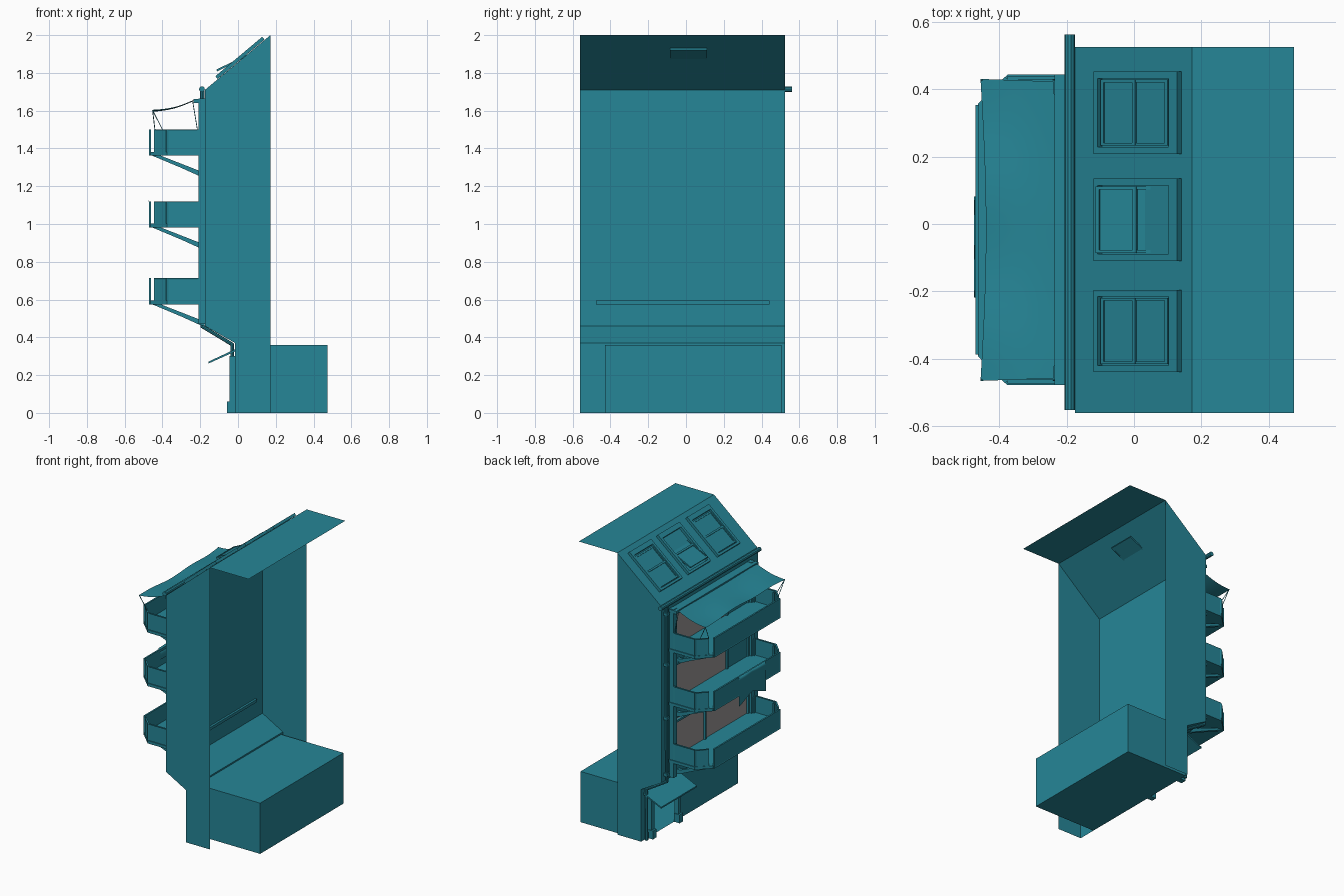
import bpy, bmesh, math
from mathutils import Matrix, Vector

if "Cube" in bpy.data.objects:
    bpy.data.objects.remove(bpy.data.objects["Cube"])

CY = -0.0175                      # centre line of the facade
Y0, Y1 = -0.56, 0.525             # side walls
PITCH = math.atan2(0.29, 0.345)   # roof slope


def material(name, col):
    m = bpy.data.materials.new(name)
    m.diffuse_color = (*col, 1)
    m.use_nodes = True
    m.node_tree.nodes["Principled BSDF"].inputs["Base Color"].default_value = m.diffuse_color
    return m


TEAL = material("teal", (0.019, 0.238, 0.309))
GLASS = material("glass", (0.325, 0.31, 0.31))


def finish(name, bm, recalc=True, mat=TEAL):
    if recalc:
        bmesh.ops.recalc_face_normals(bm, faces=bm.faces)
    me = bpy.data.meshes.new(name)
    bm.to_mesh(me)
    bm.free()
    me.materials.append(mat)
    ob = bpy.data.objects.new(name, me)
    bpy.context.collection.objects.link(ob)
    return ob


def add_box(bm, x, y, z, mat=Matrix()):
    m = mat @ Matrix.Translation((sum(x) / 2, sum(y) / 2, sum(z) / 2)) @ Matrix.Diagonal(
        (x[1] - x[0], y[1] - y[0], z[1] - z[0], 1))
    return bmesh.ops.create_cube(bm, size=1, matrix=m)["verts"]


def boxes(name, specs, mat=Matrix(), colour=TEAL):
    bm = bmesh.new()
    for s in specs:
        add_box(bm, *s, mat)
    return finish(name, bm, mat=colour)


def prism(name, outline, lo, hi, axis):
    """Extrude a 2D outline: (x,z) along y, or (x,y) along z."""
    bm = bmesh.new()
    pt = (lambda p: (p[0], lo, p[1])) if axis == 'y' else (lambda p: (p[0], p[1], lo))
    f = bm.faces.new([bm.verts.new(pt(p)) for p in outline])
    r = bmesh.ops.extrude_face_region(bm, geom=[f])
    d = Vector((0, hi - lo, 0)) if axis == 'y' else Vector((0, 0, hi - lo))
    bmesh.ops.translate(bm, vec=d, verts=[v for v in r["geom"] if isinstance(v, bmesh.types.BMVert)])
    return finish(name, bm)


def panel(bm, a, b, z0, z1, t):
    """Upright framed board between two plan points."""
    a, b = Vector(a), Vector(b)
    d = b - a
    m = Matrix.Translation(((a.x + b.x) / 2, (a.y + b.y) / 2, 0)) @ Matrix.Rotation(math.atan2(d.y, d.x), 4, 'Z')
    h = d.length / 2
    vs = add_box(bm, (-h, h), (-t / 2, t / 2), (z0, z1), m)
    faces = sorted({f for v in vs for f in v.link_faces}, key=lambda f: -f.calc_area())[:2]
    bmesh.ops.recalc_face_normals(bm, faces=list({f for v in vs for f in v.link_faces}))
    bmesh.ops.inset_individual(bm, faces=faces, thickness=0.009, depth=-t * 0.2)


def tube(name, pts, r, res=2):
    cu = bpy.data.curves.new(name, 'CURVE')
    cu.dimensions = '3D'
    cu.bevel_depth, cu.bevel_resolution, cu.use_fill_caps = r, res, True
    cu.materials.append(TEAL)
    sp = cu.splines.new('POLY')
    sp.points.add(len(pts) - 1)
    for p, q in zip(sp.points, pts):
        p.co = (*q, 1)
    ob = bpy.data.objects.new(name, cu)
    bpy.context.collection.objects.link(ob)
    bpy.ops.object.select_all(action='DESELECT')
    ob.select_set(True)
    bpy.context.view_layer.objects.active = ob
    bpy.ops.object.convert(target='MESH')
    bpy.ops.object.shade_smooth_by_angle()


def sheet(name, nu, nv, fn):
    bm = bmesh.new()
    g = [[bm.verts.new(fn(i / nu, j / nv)) for j in range(nv + 1)] for i in range(nu + 1)]
    for i in range(nu):
        for j in range(nv):
            bm.faces.new((g[i][j], g[i + 1][j], g[i + 1][j + 1], g[i][j + 1]))
    ob = finish(name, bm)
    ob.data.shade_smooth()
    return ob


# Open-backed building shell: sides, front with a doorway, roof
side = [(0.172, 0), (-0.015, 0), (-0.015, 0.37), (-0.175, 0.46), (-0.175, 1.71), (0.172, 2)]
bm = bmesh.new()
ra = [bm.verts.new((x, Y0, z)) for x, z in side]
rb = [bm.verts.new((x, Y1, z)) for x, z in side]
bm.faces.new(ra)
bm.faces.new(rb[::-1])
for i in range(2, 5):
    bm.faces.new((ra[i], rb[i], rb[i + 1], ra[i + 1]))
ends = [bm.verts.new((0.475, y, 2)) for y in (Y0, Y1)]
bm.faces.new((ra[5], rb[5], ends[1], ends[0]))
door = [bm.verts.new((-0.015, y, z)) for y, z in ((0.15, 0), (0.15, 0.275), (0.42, 0.275), (0.42, 0))]
bm.faces.new((ra[1], door[0], door[1], door[2], door[3], rb[1], rb[2], ra[2]))
finish("building_shell", bm)

# Ground-floor room behind, open towards the doorway
bm = bmesh.new()
add_box(bm, (-0.0145, 0.475), (-0.43, 0.505), (0, 0.36))
bmesh.ops.recalc_face_normals(bm, faces=bm.faces)
bmesh.ops.delete(bm, geom=[min(bm.faces, key=lambda f: f.calc_center_median().x)], context='FACES_ONLY')
finish("rear_room", bm, False)

# Roof windows
for k, yc in enumerate((-0.3175, 0.0125, 0.33)):
    base = Matrix.Translation((0, yc, 1.71 + 0.175 * math.tan(PITCH)))
    m = base @ Matrix.Rotation(-PITCH, 4, 'Y')
    boxes(f"skylight_frame_{k}", [
        ((-0.140, -0.124), (-0.122, 0.122), (0.001, 0.02)),
        ((0.150, 0.184), (-0.122, 0.122), (0.001, 0.02)),
        ((-0.124, 0.150), (-0.122, -0.102), (0.001, 0.02)),
        ((-0.124, 0.150), (0.102, 0.122), (0.001, 0.02))], m)
    if k == 1:   # the middle window is pivoted open
        m = base @ Matrix.Translation((0.005, 0, 0.012)) @ Matrix.Rotation(-math.radians(26), 4, 'Y')
    else:
        m = m @ Matrix.Translation((0.012, 0, 0.008))
    boxes(f"skylight_sash_{k}", [
        ((-0.13, 0.13), (-0.098, 0.098), (-0.003, 0.001)),
        ((-0.13, -0.118), (-0.098, 0.098), (-0.004, 0.006)),
        ((0.118, 0.13), (-0.098, 0.098), (-0.004, 0.006)),
        ((-0.006, 0.006), (-0.098, 0.098), (-0.004, 0.009)),
        ((-0.13, 0.13), (-0.098, -0.09), (-0.004, 0.006)),
        ((-0.13, 0.13), (0.09, 0.098), (-0.004, 0.006))], m)

# Gutter and drainpipe following the facade
tube("gutter", [(-0.191, -0.552, 1.714), (-0.191, 0.562, 1.714)], 0.0155, 3)
tube("drainpipe", [(-0.189, 0.485, 1.71), (-0.189, 0.485, 0.458), (-0.03, 0.485, 0.362),
                   (-0.03, 0.485, 0)], 0.011)
boxes("pipe_clips", [((-0.203, -0.176), (0.468, 0.502), (z, z + 0.02)) for z in (0.5, 0.9, 1.28, 1.64)])

# Tall balcony-door surround with glazing
boxes("window_surround", [
    ((-0.21, -0.176), (CY - 0.455, CY - 0.42), (0.47, 1.665)),
    ((-0.21, -0.176), (CY + 0.42, CY + 0.455), (0.47, 1.665)),
    ((-0.235, -0.176), (CY - 0.46, CY + 0.46), (1.64, 1.662))])
floors = (0.575, 0.982, 1.362)
for k, z in enumerate(floors):
    top = z + 0.278
    split = -0.19 if k else CY - 0.42      # upper floors have one shuttered leaf
    boxes(f"glazing_{k}", [((-0.182, -0.176), (split, CY + 0.42), (z, top))], colour=GLASS)
    if k:
        boxes(f"shutter_{k}", [((-0.186, -0.176), (CY - 0.42, split), (z, top))])
    boxes(f"glazing_bars_{k}",
          [((-0.195, -0.176), (y - 0.007, y + 0.007), (z, top)) for y in (CY - 0.41, 0.055 if k == 0 else split,
                                                                          CY + 0.41)]
          + [((-0.195, -0.176), (CY - 0.42, CY + 0.42), (top - 0.015, top))])

# Balconies: slab, framed parapet boards, posts, struts
for k, z in enumerate(floors):
    half = [(-0.16 if k == 0 else -0.177, 0.46), (-0.375, 0.46), (-0.462, 0.375)]
    outline = [(x, CY + y) for x, y in half] + [(x, CY - y) for x, y in half[::-1]]
    prism(f"balcony_floor_{k}", outline, z, z + 0.02, 'z')
    bm = bmesh.new()
    for s in (-1, 1):
        panel(bm, (-0.21, CY + s * 0.45), (-0.375, CY + s * 0.45), z, z + 0.138, 0.012)
        panel(bm, (-0.378, CY + s * 0.45), (-0.44, CY + s * 0.388), z, z + 0.138, 0.012)
    panel(bm, (-0.465, CY - 0.37), (-0.465, CY + 0.37), z, z + 0.138, 0.011)
    finish(f"balcony_boards_{k}", bm, False)
    boxes(f"balcony_posts_{k}", [((x - 0.006, x + 0.006), (CY + s * y - 0.006, CY + s * y + 0.006), (z, z + 0.13))
                                 for s in (-1, 1) for x, y in ((-0.372, 0.438), (-0.215, 0.438))])
    strut = [(-0.455, z), (-0.41, z), (-0.2, z - 0.082), (-0.177, z - 0.082), (-0.177, z - 0.115),
             (-0.205, z - 0.108), (-0.3, z - 0.065)]
    for n, y in (("left", 0.36), ("right", -0.36)):
        prism(f"balcony_strut_{n}_{k}", strut, CY + y - 0.012, CY + y + 0.012, 'y')

# Fabric awning and its cords
def awning(u, v):
    s = math.sin(math.pi * u)
    x = -0.238 + 0.012 * (1 - v) * s - 0.217 * v + 0.016 * v * s
    z = 1.655 - 0.055 * v - 0.012 * math.sin(math.pi * v) + 0.005 * v * math.sin(4 * math.pi * u)
    return (x, CY + (u - 0.5) * (0.88 + 0.015 * v), z)


sheet("awning", 20, 8, awning)
for n, s in (("left", 1), ("right", -1)):
    tip = (-0.452, CY + s * 0.445, 1.602)
    tube(f"awning_cord_front_{n}", [tip, (-0.44, CY + s * 0.39, 1.5)], 0.0022, 1)
    tube(f"awning_cord_side_{n}", [tip, (-0.40, CY + s * 0.43, 1.5)], 0.0022, 1)
    tube(f"awning_cord_back_{n}", [(-0.24, CY + s * 0.445, 1.65), (-0.215, CY + s * 0.45, 1.5)], 0.0022, 1)

# Blanket hung over the middle balcony
def blanket(u, v):
    y = 0.082 - 0.3 * u
    drop = 0.16 + 0.055 * abs(1 - 2 * u)
    if v < 0.25:
        return (-0.455, y, 1.05 + 0.075 * v / 0.25)
    w = (v - 0.25) / 0.75
    return (-0.474 + 0.001 * math.sin(14 * u + 3 * w), y, 1.125 - drop * w)


sheet("hanging_blanket", 12, 8, blanket)

# Street door frame and sloping canopy
boxes("door_frame", [
    ((-0.045, -0.014), (0.12, 0.15), (0, 0.3)),
    ((-0.045, -0.014), (0.42, 0.45), (0, 0.3)),
    ((-0.045, -0.014), (0.12, 0.45), (0.275, 0.3)),
    ((-0.058, -0.014), (0.115, 0.155), (0, 0.06)),
    ((-0.058, -0.014), (0.415, 0.455), (0, 0.06))])
prism("door_canopy", [(-0.155, 0.262), (-0.015, 0.325), (-0.015, 0.337), (-0.155, 0.272)], 0.10, 0.50, 'y')
